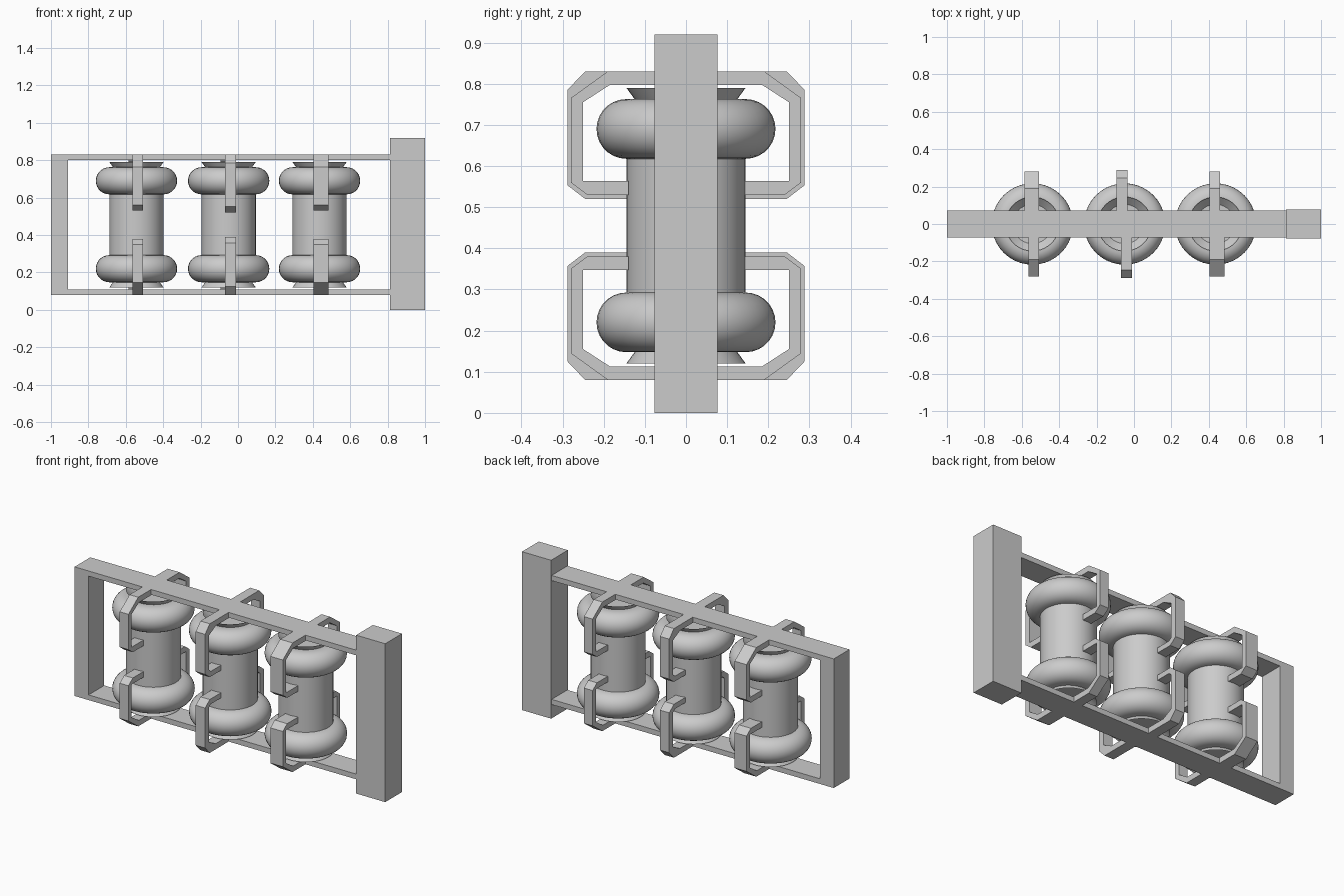
import bpy, bmesh, math
from mathutils import Matrix

if "Cube" in bpy.data.objects:
    bpy.data.objects.remove(bpy.data.objects["Cube"], do_unlink=True)

MID_Z = 0.455


def finish(bm, name):
    bmesh.ops.recalc_face_normals(bm, faces=bm.faces)
    mesh = bpy.data.meshes.new(name)
    bm.to_mesh(mesh)
    bm.free()
    obj = bpy.data.objects.new(name, mesh)
    bpy.context.collection.objects.link(obj)
    return obj


def box(name, x0, x1, y, z0, z1):
    bm = bmesh.new()
    size = Matrix.Diagonal((x1 - x0, 2 * y, z1 - z0, 1))
    place = Matrix.Translation(((x0 + x1) / 2, 0, (z0 + z1) / 2))
    bmesh.ops.create_cube(bm, size=1, matrix=place @ size)
    return finish(bm, name)


def roller(name, x):
    # Dished end, flared lip, rounded collar, then straight core
    half = [(0, 0.75), (0.105, 0.75), (0.145, 0.79), (0.125, 0.7625)]
    steps = 14
    for i in range(steps + 1):
        a = math.pi / 2 - math.pi * i / steps
        half.append((0.145 + 0.0725 * math.cos(a), 0.69 + 0.0725 * math.sin(a)))
    profile = half + [(r, 2 * MID_Z - z) for r, z in reversed(half)]
    bm = bmesh.new()
    verts = [bm.verts.new((r, 0, z)) for r, z in profile]
    edges = [bm.edges.new(pair) for pair in zip(verts, verts[1:])]
    bmesh.ops.spin(bm, geom=verts + edges, cent=(0, 0, 0), axis=(0, 0, 1),
                   angle=math.tau, steps=40)
    bmesh.ops.remove_doubles(bm, verts=bm.verts, dist=0.0005)
    obj = finish(bm, name)
    obj.location.x = x
    bpy.ops.object.select_all(action='DESELECT')
    obj.select_set(True)
    bpy.context.view_layer.objects.active = obj
    bpy.ops.object.shade_smooth_by_angle(angle=math.radians(35))


# Hook outlines in y and z, with a wide or a narrow corner cut
WIDE = [(0.07, 0.83), (0.19, 0.83), (0.28, 0.765), (0.28, 0.56), (0.24, 0.53),
        (0.14, 0.53), (0.14, 0.563), (0.25, 0.563), (0.25, 0.755),
        (0.185, 0.797), (0.07, 0.797)]
NARROW = [(0.07, 0.83), (0.245, 0.83), (0.288, 0.785), (0.288, 0.553),
          (0.245, 0.52), (0.14, 0.52), (0.14, 0.55), (0.235, 0.55),
          (0.253, 0.565), (0.253, 0.765), (0.19, 0.797), (0.07, 0.797)]


def hook(name, outline, x0, x1, side, upper):
    bm = bmesh.new()
    face = bm.faces.new([
        bm.verts.new((x0, side * y, z if upper else 2 * MID_Z - z))
        for y, z in outline])
    out = bmesh.ops.extrude_face_region(bm, geom=[face])
    moved = [v for v in out["geom"] if isinstance(v, bmesh.types.BMVert)]
    bmesh.ops.translate(bm, verts=moved, vec=(x1 - x0, 0, 0))
    finish(bm, name)


# Frame
box("top_rail", -1, 0.82, 0.072, 0.8, 0.83)
box("bottom_rail", -1, 0.82, 0.072, 0.08, 0.11)
box("end_bar", -1, -0.91, 0.072, 0.08, 0.83)
box("main_post", 0.813, 1, 0.077, 0, 0.92)

# Rollers with front and back hooks at both ends
stations = [
    ("right", -0.543, WIDE, (-0.564, -0.508), (-0.585, -0.508)),
    ("middle", -0.05, NARROW, (-0.07, -0.01), (-0.094, -0.035)),
    ("left", 0.436, WIDE, (0.404, 0.484), (0.404, 0.46)),
]
for label, x, outline, front, back in stations:
    roller(f"{label}_roller", x)
    for face_name, side, span in (("front", -1, front), ("back", 1, back)):
        for level, upper in (("upper", True), ("lower", False)):
            hook(f"{label}_{face_name}_{level}_hook", outline, *span, side, upper)
